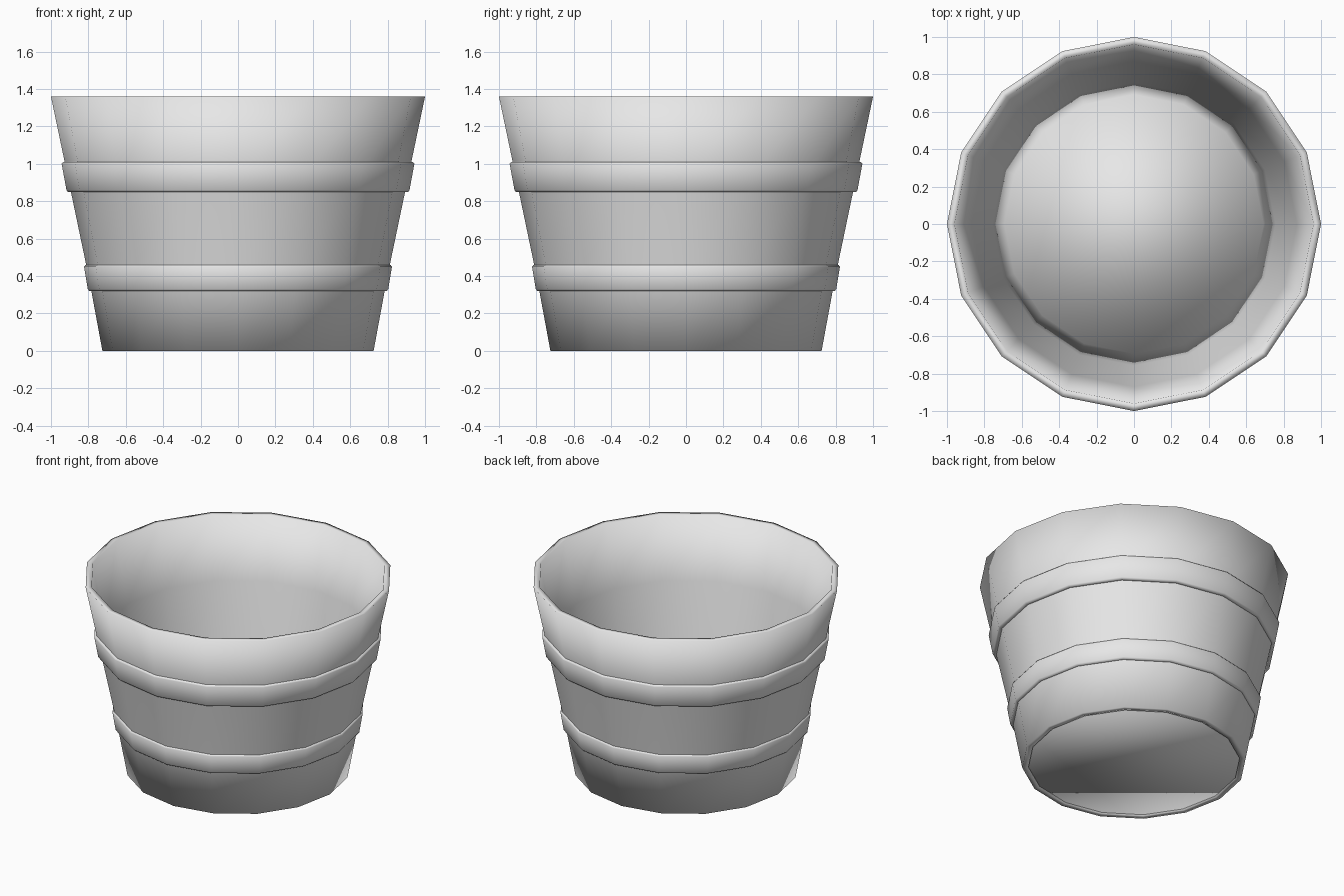
import bpy
import bmesh
from math import cos, sin, pi

cube = bpy.data.objects.get("Cube")
if cube:
    bpy.data.objects.remove(cube, do_unlink=True)

SIDES = 16

# One plain grey for the whole bucket
grey = bpy.data.materials.new("light_grey")
grey.use_nodes = True
colour = (0.8, 0.8, 0.8, 1.0)
grey.diffuse_color = colour
grey.node_tree.nodes["Principled BSDF"].inputs["Base Color"].default_value = colour


def finish(name, bm):
    """Turn a bmesh into a smooth shaded object."""
    bmesh.ops.recalc_face_normals(bm, faces=bm.faces)
    for face in bm.faces:
        face.smooth = True
    mesh = bpy.data.meshes.new(name)
    bm.to_mesh(mesh)
    bm.free()
    mesh.materials.append(grey)
    obj = bpy.data.objects.new(name, mesh)
    bpy.context.collection.objects.link(obj)
    return obj


def ring(bm, radius, z):
    return [bm.verts.new((radius * cos(2 * pi * i / SIDES),
                          radius * sin(2 * pi * i / SIDES), z))
            for i in range(SIDES)]


def lathe(name, profile, closed=True):
    """Revolve (radius, z) points; a closed profile makes a hoop, an open one is capped."""
    bm = bmesh.new()
    rings = [ring(bm, r, z) for r, z in profile]
    pairs = list(zip(rings, rings[1:]))
    if closed:
        pairs.append((rings[-1], rings[0]))
    else:
        bm.faces.new(rings[0])
        bm.faces.new(rings[-1])
    for a, b in pairs:
        for i in range(SIDES):
            j = (i + 1) % SIDES
            bm.faces.new((a[i], a[j], b[j], b[i]))
    return finish(name, bm)


# Tapered wall with thickness, open at top and bottom
outer = [(0.725, 0), (0.797, 0.39), (0.91, 0.93), (1.0, 1.36)]
inner = [(r - 0.04, z) for r, z in reversed(outer)]
lathe("bucket_wall", outer + inner)

# Floor slab set into the foot of the wall
lathe("bucket_floor", [(0.70, 0.008), (0.705, 0.05)], closed=False)

# Two raised hoops around the wall
lathe("lower_hoop", [(0.77, 0.32), (0.795, 0.32), (0.803, 0.33),
                     (0.823, 0.45), (0.816, 0.46), (0.79, 0.46)])
lathe("upper_hoop", [(0.88, 0.85), (0.91, 0.85), (0.917, 0.86),
                     (0.943, 1.0), (0.936, 1.01), (0.90, 1.01)])
